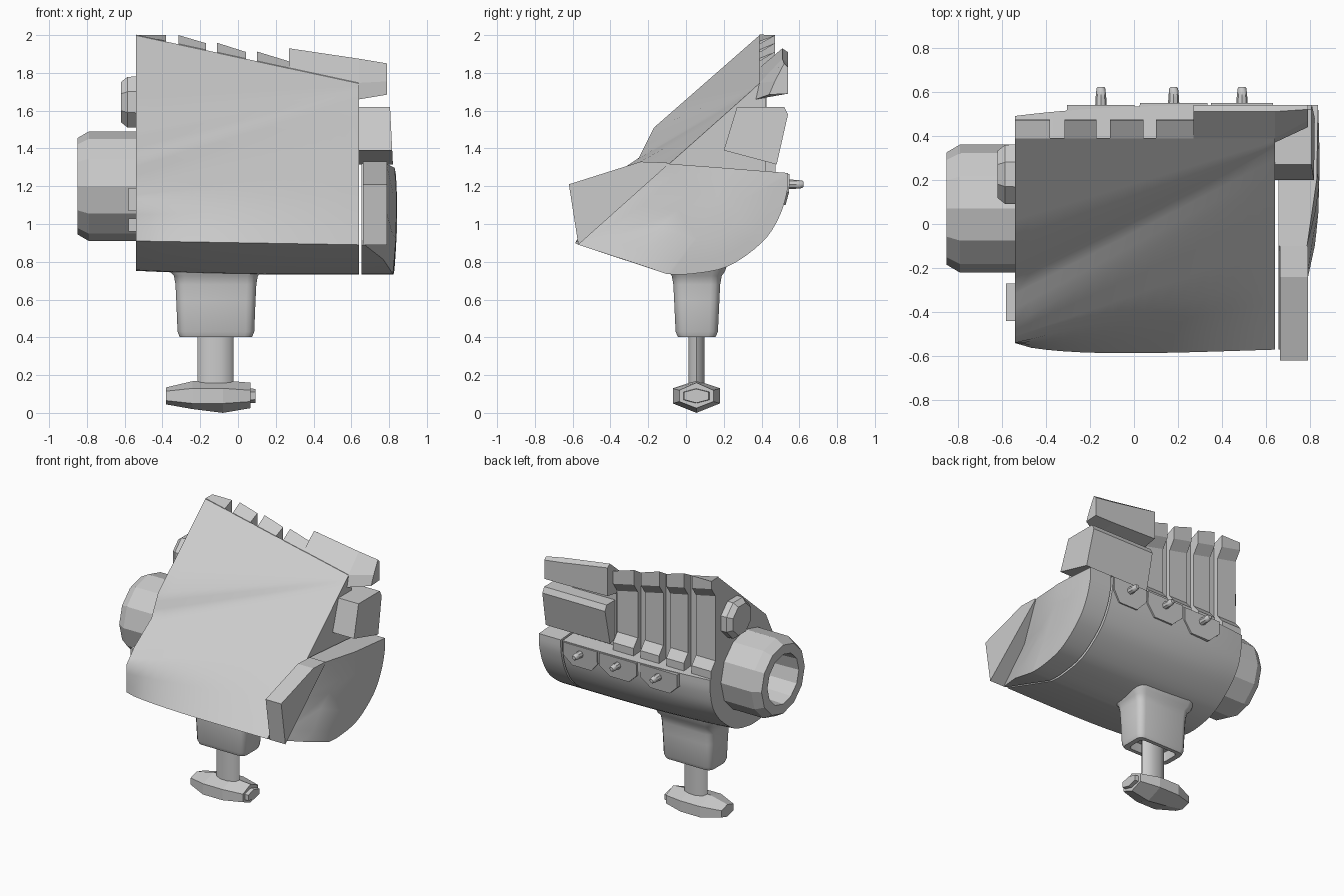
import bpy, bmesh
from math import sin, cos, pi

if "Cube" in bpy.data.objects:
    bpy.data.objects.remove(bpy.data.objects["Cube"])


def loft(name, rings, angle=30, caps=True):
    """Skin a list of equal-length 3D rings."""
    bm = bmesh.new()
    rows = [[bm.verts.new(p) for p in r] for r in rings]
    n = len(rows[0])
    for a, b in zip(rows, rows[1:]):
        for i in range(n):
            j = (i + 1) % n
            bm.faces.new((a[i], a[j], b[j], b[i]))
    if caps:
        bm.faces.new(rows[0])
        bm.faces.new(rows[-1])
    bmesh.ops.recalc_face_normals(bm, faces=bm.faces)
    me = bpy.data.meshes.new(name)
    bm.to_mesh(me)
    bm.free()
    ob = bpy.data.objects.new(name, me)
    bpy.context.collection.objects.link(ob)
    if angle:
        bpy.ops.object.select_all(action='DESELECT')
        ob.select_set(True)
        bpy.context.view_layer.objects.active = ob
        bpy.ops.object.shade_smooth_by_angle(angle=angle * pi / 180)
    return ob


def section(x, yz):
    return [(x, y, z) for y, z in yz]


def prism(name, yz, x0, x1):
    return loft(name, [section(x0, yz), section(x1, yz)], 0)


def box(name, x0, x1, y0, y1, z0, z1):
    return prism(name, [(y0, z0), (y1, z0), (y1, z1), (y0, z1)], x0, x1)


def smooth(pts, steps=4):
    """Catmull-Rom through the points."""
    p = [pts[0]] + pts + [pts[-1]]
    out = []
    for i in range(1, len(p) - 2):
        for s in range(steps):
            t = s / steps
            out.append(tuple(0.5 * (2 * b + (c - a) * t + (2 * a - 5 * b + 4 * c - d) * t * t
                                    + (3 * b - a - 3 * c + d) * t ** 3)
                             for a, b, c, d in zip(*p[i - 1:i + 3])))
    return out + [pts[-1]]


def mix(a, b, t):
    return [tuple(u + (v - u) * t for u, v in zip(p, q)) for p, q in zip(a, b)]


# Main shell: twisted front sheet over a rounded belly
sheet_l = [(-.54, .91), (-.54, 1.12), (-.45, 1.215), (-.25, 1.35), (-.17, 1.51), (.39, 2.0)]
sheet_r = [(-.57, .89), (-.25, 1.175), (.2, 1.575), (.34, 1.70), (.37, 1.728), (.39, 1.745)]
belly_l = [(.49, 1.27), (.485, 1.17), (.45, 1.04), (.36, .92), (.2, .8), (.02, .755), (-.1, .757)]
belly_r = [(.54, 1.27), (.535, 1.17), (.49, 1.03), (.4, .9), (.22, .775), (.02, .735), (-.1, .735)]
belly_l, belly_r = smooth(belly_l), smooth(belly_r)
rings = []
for i in range(17):
    t = i / 16
    e = 1 - (1 - t) ** 3
    front = mix(sheet_l, sheet_r, t)
    front[0] = (front[0][0] - .035 * sin(pi * t ** .6), front[0][1])
    # refine between control points so the twist stays smooth
    fine = []
    for a, b in zip(front, front[1:]):
        fine += [(a[0] + (b[0] - a[0]) * k / 3, a[1] + (b[1] - a[1]) * k / 3) for k in range(3)]
    fine.append(front[-1])
    rings.append(section(-.54 + 1.18 * t, fine + [(.39, 1.28)] + mix(belly_l, belly_r, e)))
loft("main_shell", rings, 50)

# Four back slabs with hooked tops and wedge feet
for i, (x0, x1) in enumerate([(-.54, -.38), (-.315, -.17), (-.11, .042), (.1, .27)]):
    def slab(x, rise):
        top = 1.885 - .218 * x
        return section(x, [(.37, 1.28), (.475, 1.27), (.475, 1.33), (.425, 1.39), (.425, top - .13),
                           (.472, top - .06), (.472, min(2.0, top + rise)), (.388, top)])
    loft(f"back_slab_{i + 1}", [slab(x0, .05), slab(x1, .035)], 0)

# Two large blocks at the right of the back
loft("upper_block", [
    section(.27, [(.389, 1.827), (.51, 1.93), (.54, 1.91), (.54, 1.70), (.37, 1.67)]),
    section(.64, [(.389, 1.747), (.51, 1.875), (.54, 1.85), (.54, 1.69), (.37, 1.66)]),
    section(.79, [(.47, 1.755), (.52, 1.85), (.54, 1.83), (.54, 1.69), (.44, 1.685)])], 0)
low = [(.2, 1.39), (.48, 1.315), (.54, 1.58), (.52, 1.62), (.27, 1.62)]
loft("lower_block", [section(.29, low), section(.64, low),
                     [(.82 - .05 * (z - 1.32), y, z) for y, z in low]], 0)
box("block_web", .28, .64, .36, .42, 1.28, 1.7)

# Right end: bulging side guard and the straight blade in front of it
edge = [(-.57, .89), (-.33, 1.105), (-.1, 1.32)]
outline = edge + [(.2, 1.297)] + belly_r + [(-.33, .812)]


def out_x(y, z):
    if (y, z) in edge:
        return (.67, .69, .785)[edge.index((y, z))]
    if y < -.2:
        return .77
    return .82 + .015 * min(1, (y + .1) / .5)


outer = [(out_x(y, z), y, z) for y, z in outline]
mid = (.835, .15, 1.05)


def shrink(k, dx):
    return [(min(.842, x + (mid[0] - x) * (1 - k) + dx), mid[1] + (y - mid[1]) * k,
             mid[2] + (z - mid[2]) * k) for x, y, z in outer]


loft("side_guard", [section(.655, outline), outer, shrink(.8, .003), shrink(.4, .007)], 40)
prism("guard_blade", [(-.62, 1.21), (-.57, .89), (-.1, 1.31), (-.1, 1.325), (-.24, 1.33)], .662, .79)


def circle_x(x, r, n, cy, cz, ph=0):
    return [(x, cy + r * cos(2 * pi * k / n + ph), cz + r * sin(2 * pi * k / n + ph)) for k in range(n)]


# Twelve-sided collar on the left with an open bore
loft("collar", [circle_x(x, r, 12, .07, 1.2) for x, r in
                [(-.50, .29), (-.79, .29), (-.85, .255), (-.85, .185), (-.62, .175)]], 0)

# Left end details
loft("left_knob", [circle_x(x, r, 8, .225, 1.645, pi / 8) for x, r in
                   [(-.5, .148), (-.585, .145), (-.62, .115)]], 0)
box("left_tab_upper", -.58, -.52, -.44, -.27, 1.07, 1.19)
box("left_tab_lower", -.58, -.52, -.44, -.29, .96, 1.03)

# Three shield plates with pegs along the back
for i, x in enumerate([-.15, .18, .49]):
    w = .158 if i < 2 else .145
    shape = [(-w, 1.265, .548), (w, 1.265, .548), (w, 1.17, .546), (.08, 1.1, .527),
             (-.08, 1.1, .527), (-w, 1.17, .546)]
    dy = -.008 if i == 0 else 0
    loft(f"shield_plate_{i + 1}", [[(x + a, y + dy - .06, z) for a, z, y in shape],
                                   [(x + a * .97, y + dy, z) for a, z, y in shape]], 0)
    loft(f"peg_{i + 1}", [[(x + r * cos(k * pi / 4), y, 1.21 + r * sin(k * pi / 4)) for k in range(8)]
                          for y, r in [(.5, .028), (.575, .024), (.615, .02), (.622, .014)]], 35)


def rounded(z, hx, hy, r, cx=-.117, cy=.057):
    pts = []
    for q, (sx, sy) in enumerate([(1, 1), (-1, 1), (-1, -1), (1, -1)]):
        for k in range(4):
            a = q * pi / 2 + k * pi / 6
            pts.append((cx + sx * (hx - r) + r * cos(a), cy + sy * (hy - r) + r * sin(a), z))
    return pts


# Neck socket, flared into the belly and recessed below
loft("neck_socket", [rounded(*a) for a in [
    (.80, .26, .165, .07), (.75, .245, .15, .065), (.725, .222, .132, .055), (.68, .214, .124, .05),
    (.6, .21, .12, .05), (.43, .203, .112, .045), (.402, .192, .1, .04), (.402, .155, .072, .03),
    (.47, .15, .07, .03)]], 40)

# Rounded stem
loft("stem", [[(-.12 + .095 * cos(k * pi / 5), .055 + .045 * sin(k * pi / 5), z) for k in range(10)]
              for z in (.12, .5)], 50)


# Foot: hexagonal bar tapering at both ends
def foot(x, hy, lo, hi, s=.04):
    c = .09
    return section(x, [(.055, hi), (.055 + hy, c + s), (.055 + hy, c - s), (.055, lo),
                       (.055 - hy, c - s), (.055 - hy, c + s)])


loft("foot", [foot(-.38, .07, .045, .135, .025), foot(-.24, .125, .02, .168), foot(-.08, .125, 0, .172),
              foot(.065, .09, .025, .16, .03)], 0)
loft("foot_tip", [foot(.05, .07, .05, .13, .022), foot(.092, .065, .053, .127, .02)], 0)
